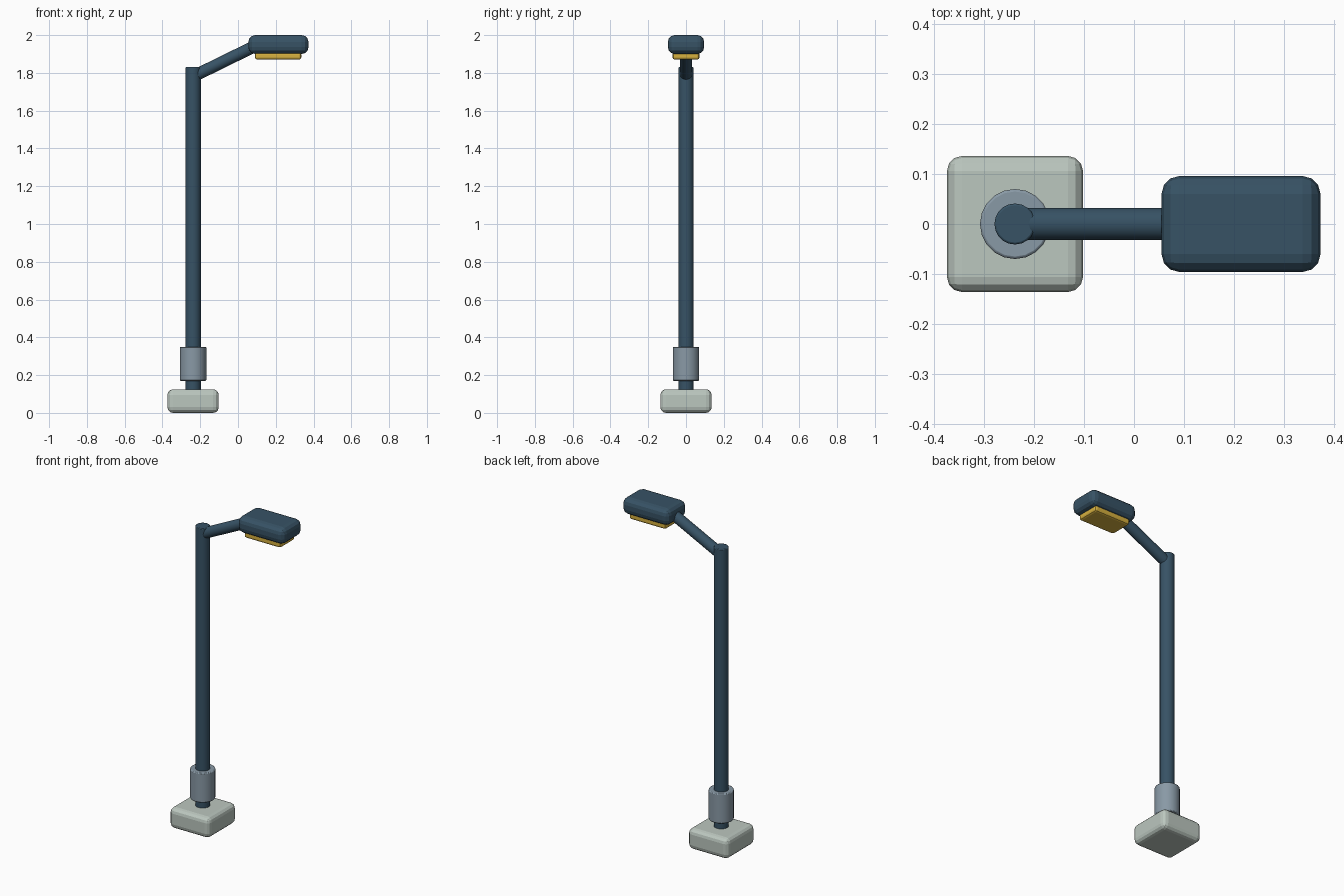
import bpy
from mathutils import Vector

if "Cube" in bpy.data.objects:
    bpy.data.objects.remove(bpy.data.objects["Cube"])


def material(name, rgb):
    m = bpy.data.materials.new(name)
    m.diffuse_color = (*rgb, 1)
    m.use_nodes = True
    m.node_tree.nodes["Principled BSDF"].inputs["Base Color"].default_value = m.diffuse_color
    return m


navy = material("dark blue paint", (0.038, 0.085, 0.13))
steel = material("grey steel", (0.25, 0.32, 0.38))
stone = material("pale concrete", (0.50, 0.57, 0.52))
amber = material("amber lens", (0.68, 0.44, 0.05))


def finish(ob, name, mat, bevel, segments):
    ob.name = name
    ob.data.materials.append(mat)
    if bevel:
        mod = ob.modifiers.new("rounded edges", 'BEVEL')
        mod.width = bevel
        mod.segments = segments
        mod.limit_method = 'ANGLE'
        mod.angle_limit = 0.7
    return ob


def box(name, lo, hi, mat, bevel, segments=3):
    lo, hi = Vector(lo), Vector(hi)
    bpy.ops.mesh.primitive_cube_add(size=1, location=(lo + hi) / 2)
    ob = bpy.context.object
    ob.scale = hi - lo
    bpy.ops.object.transform_apply(location=False, rotation=False, scale=True)
    return finish(ob, name, mat, bevel, segments)


def tube(name, a, b, radius, mat, sides=20, bevel=0.0):
    a, b = Vector(a), Vector(b)
    bpy.ops.mesh.primitive_cylinder_add(vertices=sides, radius=radius,
                                        depth=(b - a).length, location=(a + b) / 2)
    ob = bpy.context.object
    ob.rotation_euler = (b - a).to_track_quat('Z', 'Y').to_euler()
    bpy.ops.object.shade_smooth_by_angle(angle=0.5)
    return finish(ob, name, mat, bevel, 2)


PX = -0.238  # pole axis

# Foot and upright
box("base_block", (PX - 0.136, -0.136, 0), (PX + 0.136, 0.136, 0.125), stone, 0.03)
tube("pole", (PX, 0, 0.06), (PX, 0, 1.83), 0.041, navy, bevel=0.004)
tube("collar", (PX, 0, 0.17), (PX, 0, 0.35), 0.07, steel, bevel=0.005)

# Arm and lamp
tube("arm", (PX + 0.012, 0, 1.787), (0.10, 0, 1.947), 0.032, navy, bevel=0.003)
box("lamp_head", (0.055, -0.096, 1.90), (0.373, 0.096, 2.0), navy, 0.036)
box("lamp_lens", (0.09, -0.071, 1.87), (0.335, 0.071, 1.91), amber, 0.012, 2)
